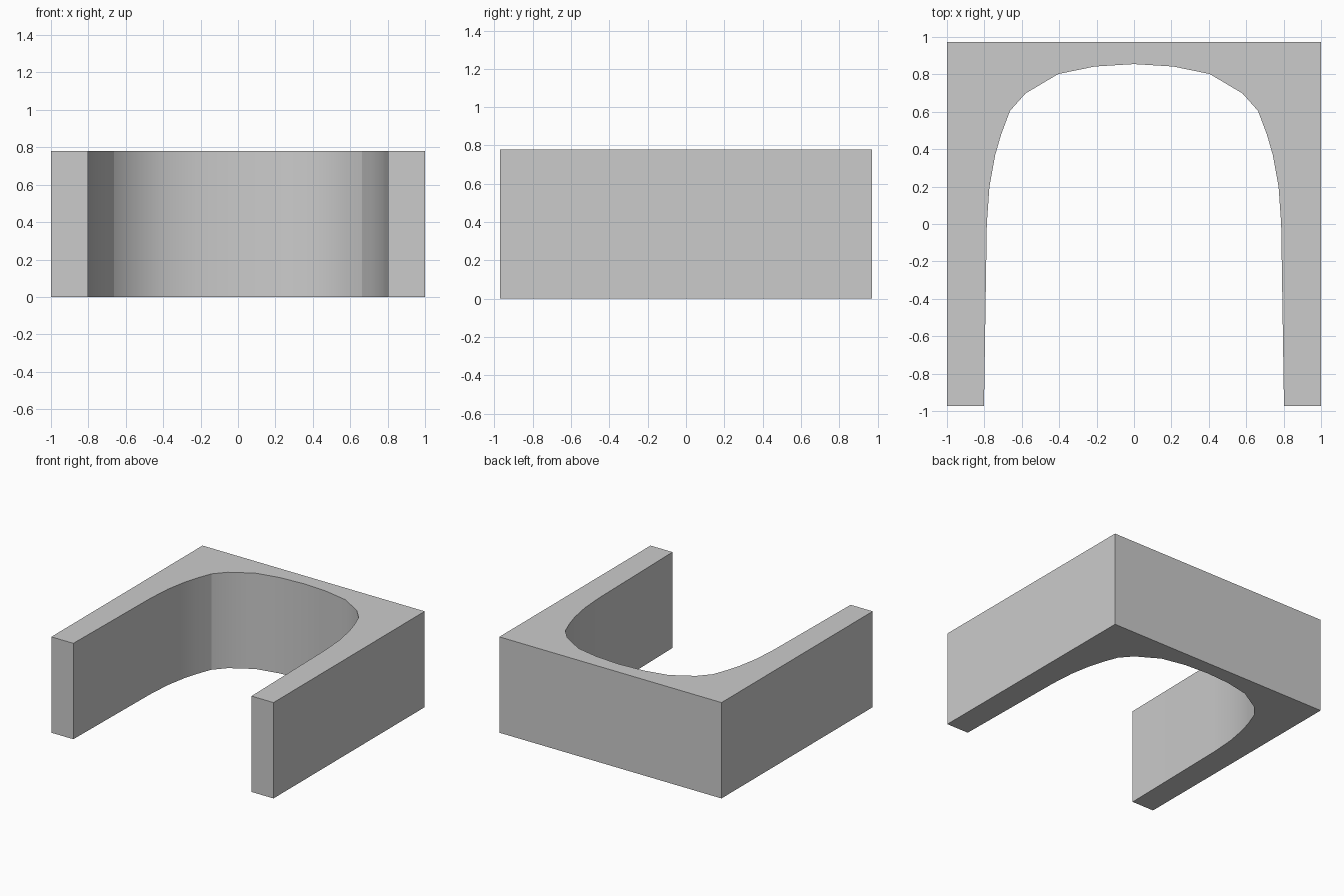
import bpy, bmesh, math

if "Cube" in bpy.data.objects:
    bpy.data.objects.remove(bpy.data.objects["Cube"])

HEIGHT = 0.78
FRONT, BACK = -0.972, 0.972

# Right half of the arch opening, from the leg's front end to the crown
half = [(0.802, FRONT), (0.787, 0.0), (0.773, 0.2), (0.742, 0.37),
        (0.71, 0.48), (0.663, 0.605), (0.58, 0.698), (0.405, 0.802),
        (0.21, 0.842)]
arch = half + [(0.0, 0.855)] + [(-x, y) for x, y in reversed(half)]

# Closed outline: arch opening plus the square outside
outline = arch + [(-1, FRONT), (-1, BACK), (1, BACK), (1, FRONT)]

# Extrude the outline upwards into the arch block
bm = bmesh.new()
base = bm.faces.new([bm.verts.new((x, y, 0)) for x, y in outline])
top = bmesh.ops.extrude_face_region(bm, geom=[base], use_keep_orig=True)
bmesh.ops.translate(bm, vec=(0, 0, HEIGHT),
                    verts=[v for v in top["geom"] if isinstance(v, bmesh.types.BMVert)])
bmesh.ops.recalc_face_normals(bm, faces=bm.faces)

mesh = bpy.data.meshes.new("arch_block")
bm.to_mesh(mesh)
bm.free()
block = bpy.data.objects.new("arch_block", mesh)
bpy.context.collection.objects.link(block)

# Smooth arch wall with crisp shoulders and outer edges
bpy.context.view_layer.objects.active = block
block.select_set(True)
bpy.ops.object.shade_smooth_by_angle(angle=math.radians(20))
